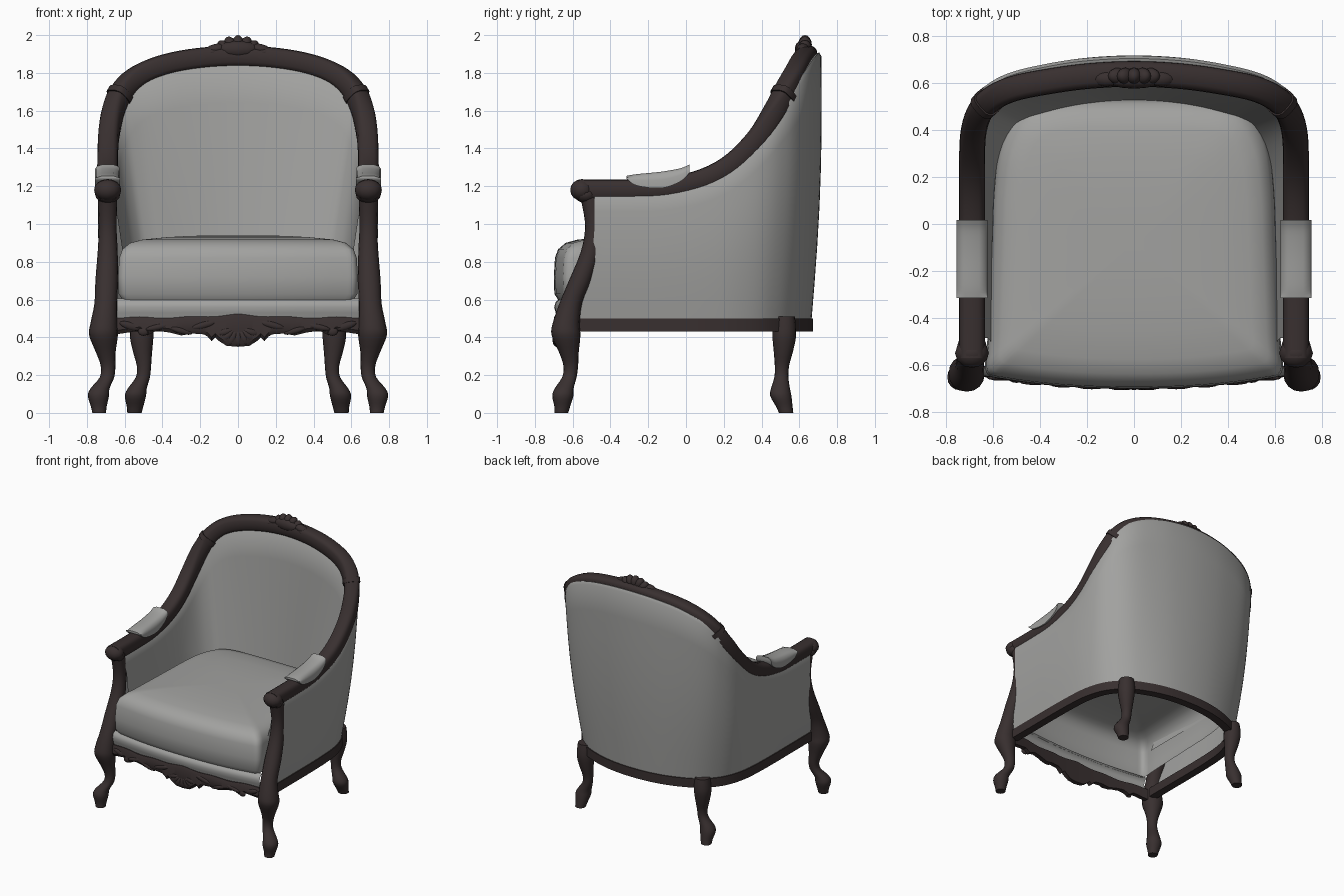
import bpy, bmesh, math
from mathutils import Vector, Matrix

if "Cube" in bpy.data.objects:
    bpy.data.objects.remove(bpy.data.objects["Cube"])


def material(name, rgb):
    m = bpy.data.materials.new(name)
    m.diffuse_color = (*rgb, 1)
    m.use_nodes = True
    m.node_tree.nodes["Principled BSDF"].inputs["Base Color"].default_value = m.diffuse_color
    return m


WOOD = material("dark_wood", (0.040, 0.029, 0.029))
FABRIC = material("grey_fabric", (0.36, 0.36, 0.35))


def finish(name, bm, mat, angle=40, recalc=True):
    if recalc:
        bmesh.ops.recalc_face_normals(bm, faces=bm.faces)
    me = bpy.data.meshes.new(name)
    bm.to_mesh(me)
    bm.free()
    me.materials.append(mat)
    me.shade_smooth()
    me.set_sharp_from_angle(angle=math.radians(angle))
    ob = bpy.data.objects.new(name, me)
    bpy.context.collection.objects.link(ob)
    return ob


def loft(name, rings, mat, caps=(True, True), closed=True, angle=40):
    bm = bmesh.new()
    vs = [[bm.verts.new(p) for p in r] for r in rings]
    n = len(rings[0])
    for a, b in zip(vs, vs[1:]):
        for i in range(n if closed else n - 1):
            j = (i + 1) % n
            bm.faces.new((a[i], a[j], b[j], b[i]))
    if caps[0]:
        bm.faces.new(vs[0][::-1])
    if caps[1]:
        bm.faces.new(vs[-1])
    return finish(name, bm, mat, angle)


def smooth_path(pts, n=4):
    """Catmull-Rom curve through points of any dimension."""
    pts = [Vector(p) for p in pts]
    ext = [pts[0] * 2 - pts[1]] + pts + [pts[-1] * 2 - pts[-2]]
    out = []
    for a, b, c, d in zip(ext, ext[1:], ext[2:], ext[3:]):
        for k in range(n):
            t = k / n
            out.append(0.5 * (2 * b + (c - a) * t + (2 * a - 5 * b + 4 * c - d) * t * t
                              + (3 * b - a - 3 * c + d) * t ** 3))
    return out + [pts[-1]]


def mirrored(half):
    """Half path ending on x = 0 -> whole path."""
    return half + [(-p[0], *p[1:]) for p in reversed(half[:-1])]


def frames(path):
    """Outward and upward directions at each path point."""
    res = []
    for i in range(len(path)):
        t = (path[min(i + 1, len(path) - 1)] - path[max(i - 1, 0)]).normalized()
        side = t.cross(Vector((0, 0, 1))).normalized()
        res.append((side, side.cross(t)))
    return res


def rounded(w, h, n=16, e=0.65):
    f = lambda v: math.copysign(abs(v) ** e, v)
    return [(w * f(math.cos(2 * math.pi * k / n)), h * f(math.sin(2 * math.pi * k / n))) for k in range(n)]


def sweep(name, path, section, mat, frs=None):
    frs = frs or frames(path)
    return loft(name, [[p + s * a + u * b for a, b in section] for p, (s, u) in zip(path, frs)], mat)


def blobs(name, items, mat):
    """Carved lobes: (location, radii, tilt about y)."""
    bm = bmesh.new()
    for loc, rad, tilt in items:
        m = Matrix.Translation(loc) @ Matrix.Rotation(tilt, 4, 'Y') @ Matrix.Diagonal((*rad, 1))
        bmesh.ops.create_uvsphere(bm, u_segments=12, v_segments=8, radius=1, matrix=m)
    return finish(name, bm, mat, 60)


# Arm and back rail
rail = smooth_path(mirrored([
    (.69, -.57, 1.18), (.69, -.3, 1.18), (.69, -.1, 1.19), (.69, .1, 1.24), (.69, .25, 1.325),
    (.685, .38, 1.46), (.66, .47, 1.6), (.61, .53, 1.71), (.52, .575, 1.79), (.38, .605, 1.845),
    (.2, .63, 1.877), (0, .64, 1.888)]))
rail_fr = frames(rail)
sweep("arm_and_back_rail", rail, rounded(.055, .056), WOOD, rail_fr)

# Collars on the rail
for nm, c in (("collar_right", 27), ("collar_left", len(rail) - 28)):
    sweep(nm, [rail[c] + (rail[c + 1] - rail[c - 1]).normalized() * d for d in (-.018, .018)],
          rounded(.061, .063), WOOD, [rail_fr[c]] * 2)

# Lower frame around sides and back
base = smooth_path(mirrored([
    (.69, -.58, .465), (.69, -.3, .465), (.69, -.1, .465), (.685, .1, .465), (.67, .25, .465),
    (.63, .38, .465), (.57, .47, .465), (.50, .535, .465), (.42, .58, .465), (.3, .625, .465),
    (.16, .655, .465), (0, .665, .465)]))
base_fr = frames(base)
sweep("lower_frame", base, [(.008, -.035), (.008, .035), (-.055, .035), (-.055, -.035)], WOOD, base_fr)


# Upholstered shell between lower frame and rail
def post_y(z):
    return -.585 + .1 * min(1, max(0, (z - .55) / .35))


rings = []
for r, (rs, ru), b, (bs, _) in zip(rail, rail_fr, base, base_fr):
    back = max(0, min(1, (r.z - 1.62) / .25))
    ib = b - bs * (.09 + .05 * back)
    ib.z = .78
    ob = b.copy()
    ob.z = .495
    it = r - rs * .035 - ru * .03
    ot = r + rs * (.05 + .027 * back) - ru * (.02 - .02 * back)
    ring = [ib.lerp(it, k / 5) for k in range(6)] + [r.copy(), r + rs * (.035 + .03 * back) + ru * .02 * back]
    for k in range(8):
        t = k / 7
        ring.append(ot.lerp(ob, t) + bs * .02 * math.sin(math.pi * t))
    for p in ring:
        p.y = max(p.y, post_y(p.z))
    rings.append(ring)
loft("upholstered_shell", rings, FABRIC, caps=(False, False), closed=False, angle=50)

# Seat cushion, open underneath
plan = smooth_path(mirrored([
    (0, .535), (.3, .53), (.48, .49), (.57, .35), (.6, .15), (.61, -.1), (.625, -.5), (.63, -.63),
    (.55, -.66), (.3, -.69), (0, -.7)]))[:-1]
levels = [(.96, .595), (.995, .63), (1, .72), (.99, .82), (.965, .865), (.9, .9), (.8, .917), (.6, .93),
          (.4, .937), (.2, .94), (.05, .94)]
loft("seat_cushion", [[(p.x * s, -.08 + (p.y + .08) * s, z) for p in plan] for s, z in levels], FABRIC,
     caps=(False, True))


# Front seat base and carved apron, both following the bowed front
def front_y(x):
    return -.695 + .05 * (x / .63) ** 2


xs = [-.64 + 1.28 * k / 64 for k in range(65)]
loft("front_seat_base", [[(x, front_y(x) + d, z) for d, z in
                          ((.02, .48), (.005, .53), (-.003, .56), (.005, .588), (.03, .605))]
                         for x in xs], FABRIC, caps=(False, False), closed=False)
edge = [(0, .35), (.06, .355), (.1, .38), (.12, .4), (.14, .38), (.17, .415), (.24, .42), (.3, .41),
        (.36, .425), (.43, .435), (.48, .41), (.52, .435), (.65, .415)]


def bottom_z(x):
    x = abs(x)
    for (a, za), (b, zb) in zip(edge, edge[1:]):
        if x <= b:
            return za + (zb - za) * (x - a) / (b - a)


rings = []
for x in xs:
    y, zb = front_y(x), bottom_z(x)
    zt = .505 + .015 * max(0, 1 - abs(x) / .3) + .004 * math.cos(x * 24)
    rings.append([(x, y + d, z) for d, z in
                  ((.006, zb), (-.008, zb + .02), (-.004, zt - .02), (.006, zt), (.04, zt), (.04, zb))])
loft("front_apron", rings, WOOD)
lobes = [((math.sin(a) * .07, -.688, .44 - math.cos(a) * .045), (.022, .02, .045), -a)
         for a in (-1.3, -.85, -.42, 0, .42, .85, 1.3)]
for s in (1, -1):
    for x, z, rx, rz, tilt in ((.18, .465, .07, .018, .25), (.3, .435, .06, .016, -.25),
                               (.42, .455, .07, .016, .2), (.5, .43, .03, .022, 0), (.57, .46, .06, .02, -.3)):
        lobes.append(((s * x, front_y(x), z), (rx, .013, rz), s * tilt))
blobs("apron_carving", lobes, WOOD)

# Crest carving on top of the back: shell fan with side leaves
lobes = [((math.sin(a) * .085, .63, 1.905 + math.cos(a) * .045), (.032, .036, .05), a)
         for a in (-1.35, -.9, -.45, 0, .45, .9, 1.35)]
for s in (1, -1):
    lobes += [((s * .12, .618, 1.925), (.06, .033, .028), s * .25),
              ((s * .14, .61, 1.91), (.045, .03, .02), s * .1)]
lobes.append(((0, .61, 1.925), (.11, .034, .045), 0))
blobs("crest_carving", lobes, WOOD)

# Legs, arm fronts and arm pads on both sides; leg rows are x, y, z, radius
front = smooth_path([
    (.735, -.66, 0, .036), (.737, -.655, .035, .042), (.739, -.652, .09, .056), (.73, -.645, .13, .05),
    (.693, -.617, .19, .038), (.688, -.61, .25, .039), (.70, -.62, .32, .052), (.712, -.635, .41, .076),
    (.71, -.635, .47, .072), (.70, -.61, .58, .06), (.695, -.56, .7, .06), (.69, -.505, .85, .053),
    (.69, -.487, .98, .047), (.69, -.5, 1.1, .05), (.69, -.52, 1.17, .05)], 3)
rear = smooth_path([
    (.548, .53, 0, .038), (.545, .52, .035, .044), (.543, .502, .09, .056), (.533, .5, .13, .05),
    (.503, .505, .19, .037), (.498, .508, .25, .038), (.505, .515, .32, .05), (.51, .52, .4, .062),
    (.51, .522, .46, .06), (.51, .522, .51, .054)], 3)
pad = smooth_path([(-.315, 1.24, 1.255), (-.26, 1.203, 1.264), (-.13, 1.19, 1.277), (-.03, 1.225, 1.295),
                   (.018, 1.27, 1.315)])
for s, side in ((1, "right"), (-1, "left")):
    for nm, path in (("front_leg_and_post_", front), ("rear_leg_", rear)):
        loft(nm + side, [[(s * (x + a * r), y + b * r, max(z, 0)) for a, b in rounded(1, 1, 16, .95)]
                         for x, y, z, r in path], WOOD)
    blobs("arm_scroll_" + side, [((s * .69, -.55, 1.18), (.072, .063, .058), 0),
                                 ((s * .69, -.53, 1.155), (.066, .06, .045), 0)], WOOD)
    loft("arm_pad_" + side, [[(s * (.69 + a), y, z) for a, z in
                              ((-.066, zb), (-.066, zb * .5 + zt * .5), (-.058, zt - .01), (-.03, zt), (.03, zt),
                               (.058, zt - .01), (.066, zb * .5 + zt * .5), (.066, zb))]
                             for y, zb, zt in pad], FABRIC, angle=60)
